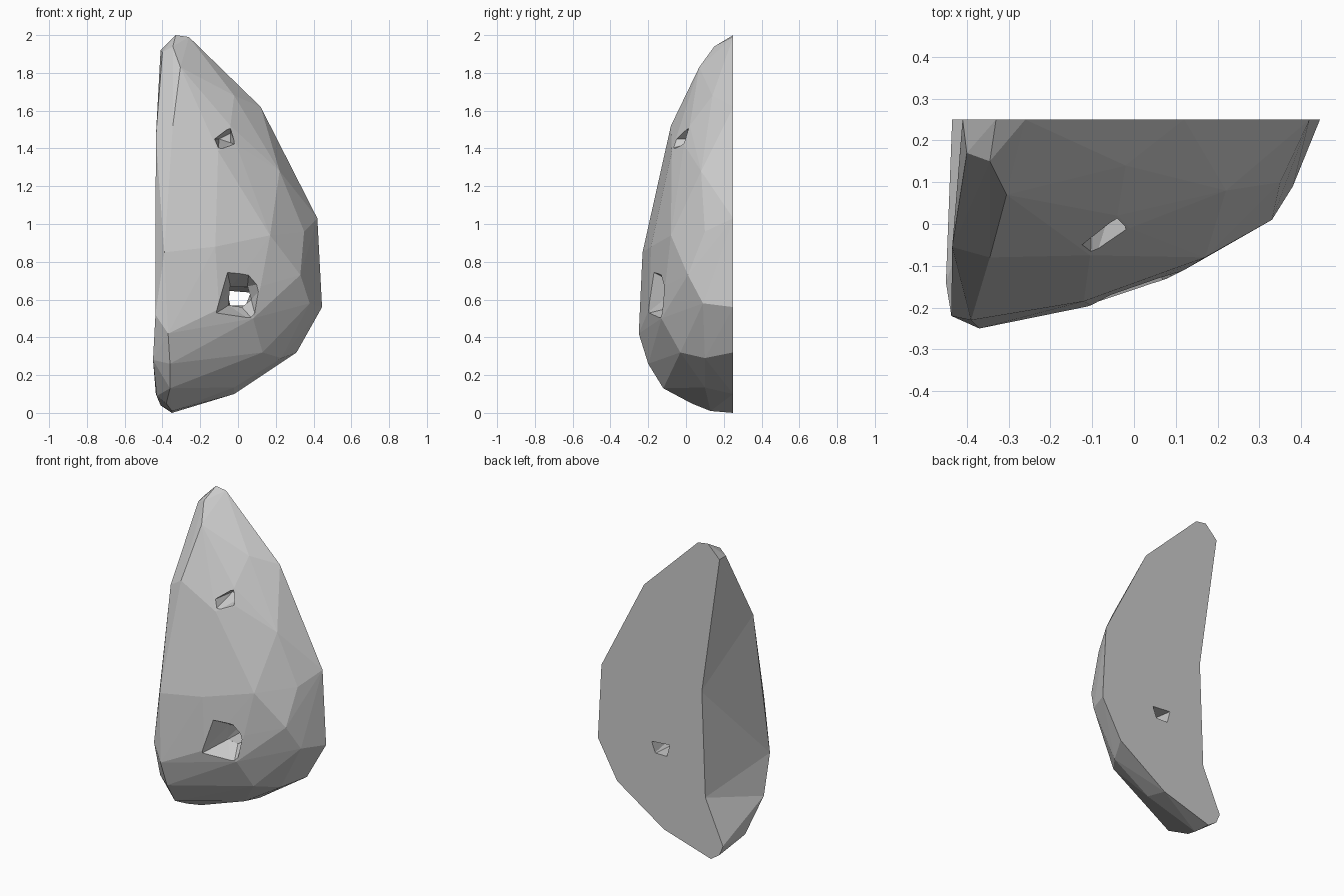
import bpy, bmesh

if "Cube" in bpy.data.objects:
    bpy.data.objects.remove(bpy.data.objects["Cube"])


def hull(name, points):
    """Flat-faced convex solid through the given points."""
    bm = bmesh.new()
    for p in points:
        bm.verts.new(p)
    bmesh.ops.convex_hull(bm, input=bm.verts[:])
    bmesh.ops.delete(bm, geom=[v for v in bm.verts if not v.link_faces], context='VERTS')
    bmesh.ops.recalc_face_normals(bm, faces=bm.faces[:])
    me = bpy.data.meshes.new(name)
    bm.to_mesh(me)
    bm.free()
    ob = bpy.data.objects.new(name, me)
    bpy.context.collection.objects.link(ob)
    return ob


def ring(outline, y):
    return [(x, y, z) for x, z in outline]


def cut(target, name, points):
    """Carve a convex volume out of the target."""
    cutter = hull(name, points)
    mod = target.modifiers.new(name, 'BOOLEAN')
    mod.operation = 'DIFFERENCE'
    mod.solver = 'EXACT'
    mod.object = cutter
    bpy.context.view_layer.objects.active = target
    bpy.ops.object.modifier_apply(modifier=name)
    bpy.data.objects.remove(cutter)


# Outline of the flat back
back = [(-.41, 1.92), (-.33, 2), (-.26, 1.99), (.12, 1.62), (.42, 1.03),
        (.445, .56), (.31, .32), (-.02, .1), (-.35, 0), (-.41, .04), (-.435, .1)]

# Chipped front: ridge near the left, then the sloping right flank
front = [(-.345, .15, 1.94), (-.305, .07, 1.83), (-.345, -.08, 1.52), (-.39, -.23, .85),
         (-.37, -.25, .42), (-.36, -.2, .26), (-.36, -.12, .13), (-.38, .03, .05), (-.35, .13, .01),
         (-.02, .14, 1.68), (.22, .08, 1.28), (.17, -.08, .94), (.35, .1, .96), (.33, .01, .73),
         (.38, .09, .58), (.13, -.03, .32), (-.1, -.195, .55), (.12, -.11, .67), (-.12, -.185, .88),
         (.08, -.13, .5), (.23, .1, .29), (-.02, .1, .135)]

# Left rim, and the corners of the upper pit
left = [(-.4, .17, 1.91), (-.435, -.055, 1.46), (-.437, -.22, .52), (-.45, -.14, .28), (-.43, .02, .09)]
pit = [(-.13, -.035, 1.45), (-.04, .02, 1.52), (-.01, -.01, 1.42), (-.105, -.075, 1.385)]

rock = hull("rock_shard", ring(back, .25) + front + left + pit)

# Hollow side on the left
cut(rock, "left_hollow", left[1:4] + [
    (-.41, .255, 1.92), (-.285, .255, 1.05), (-.31, .255, .38), (-.435, .255, .1),
    (-.7, .5, 1.95), (-.7, .5, .1), (-.7, -.1, 1.5), (-.7, -.1, .3)])

# Lower through hole: wide funnel, then a narrow passage to the back
rim = [(-.12, .525), (-.06, .765), (.06, .775), (.15, .69), (.105, .465)]
throat = [(-.04, .67), (.05, .67), (.07, .6), (.02, .56), (-.05, .57)]
exit_hole = [(-.06, .645), (.065, .635), (.04, .57), (-.04, .57)]
cut(rock, "hole_funnel", ring(rim, -.21) + ring(throat, -.03))
cut(rock, "hole_passage", ring(throat, -.06) + ring(exit_hole, .27))

# Upper blind hole
pit_floor = [(-.1, 1.45), (-.04, 1.48), (-.04, 1.43)]
cut(rock, "upper_pit", [(x, y - .05, z) for x, y, z in pit] + ring(pit_floor, .09))
